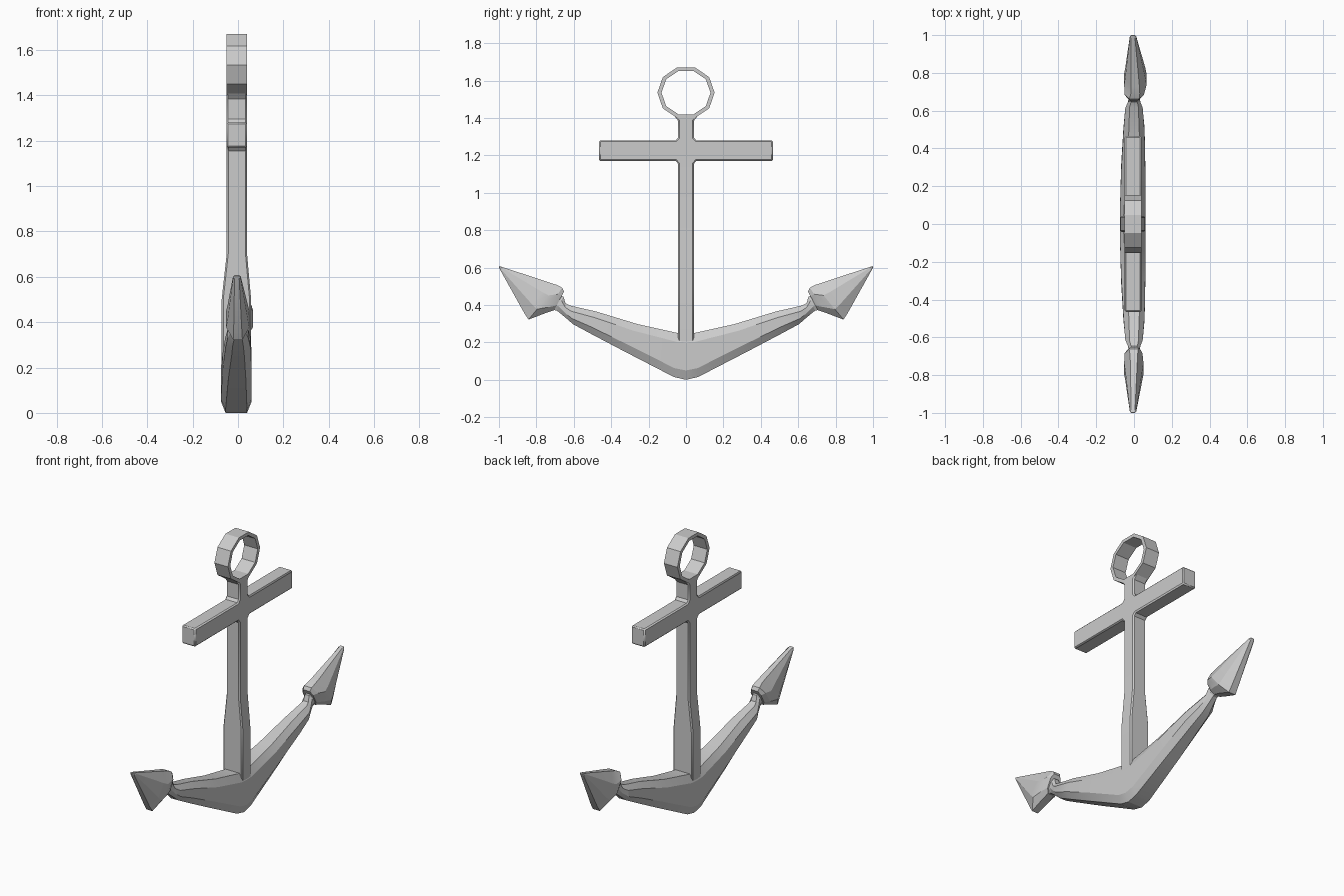
import bpy, bmesh, math

if "Cube" in bpy.data.objects:
    bpy.data.objects.remove(bpy.data.objects["Cube"])


def finish(name, bm, bevel=0.0):
    bmesh.ops.recalc_face_normals(bm, faces=bm.faces)
    mesh = bpy.data.meshes.new(name)
    bm.to_mesh(mesh)
    bm.free()
    obj = bpy.data.objects.new(name, mesh)
    bpy.context.collection.objects.link(obj)
    bpy.ops.object.select_all(action='DESELECT')
    obj.select_set(True)
    bpy.context.view_layer.objects.active = obj
    bpy.ops.object.shade_smooth_by_angle(angle=math.radians(20))
    if bevel:
        mod = obj.modifiers.new("edge_bevel", 'BEVEL')
        mod.width = bevel
        mod.segments = 1
        mod.limit_method = 'ANGLE'
        mod.angle_limit = math.radians(50)
    return obj


def section(bm, top, bottom, x0, x1, inset_x, inset_t):
    """Chamfered rectangle spanning top-bottom in yz and x0-x1 in x."""
    cx, hx = (x0 + x1) / 2, (x1 - x0) / 2
    ring = []
    for u, t in ((-inset_x, 0), (inset_x, 0), (1, inset_t), (1, 1 - inset_t),
                 (inset_x, 1), (-inset_x, 1), (-1, 1 - inset_t), (-1, inset_t)):
        y = top[0] + (bottom[0] - top[0]) * t
        z = top[1] + (bottom[1] - top[1]) * t
        ring.append(bm.verts.new((cx + hx * u, y, z)))
    return ring


def loft(name, sections):
    bm = bmesh.new()
    rings = [section(bm, *s) for s in sections]
    for a, b in zip(rings, rings[1:]):
        for i in range(8):
            j = (i + 1) % 8
            bm.faces.new((a[i], a[j], b[j], b[i]))
    bm.faces.new(rings[0])
    bm.faces.new(rings[-1])
    return finish(name, bm)


def flip(s):
    (ty, tz), (by, bz), *rest = s
    return ((-ty, tz), (-by, bz), *rest)


# Shank and crossbar: one cross profile, extruded along x
half = [(0.042, 0.12), (0.042, 1.155), (0.055, 1.17), (0.465, 1.17),
        (0.465, 1.28), (0.055, 1.28), (0.042, 1.295), (0.042, 1.385), (0.066, 1.415)]
outline = half + [(-y, z) for y, z in reversed(half)]
bm = bmesh.new()
face = bm.faces.new([bm.verts.new((-0.05, y, z)) for y, z in outline])
ext = bmesh.ops.extrude_face_region(bm, geom=[face])
for v in ext["geom"]:
    if isinstance(v, bmesh.types.BMVert):
        v.co.x = 0.04
for z in (0.7, 0.5):
    bmesh.ops.bisect_plane(bm, geom=bm.verts[:] + bm.edges[:] + bm.faces[:],
                           plane_co=(0, 0, z), plane_no=(0, 0, 1))
for v in bm.verts:  # thicker foot
    if v.co.z < 0.6:
        v.co.x = -0.072 if v.co.x < 0 else 0.058
finish("shank_and_crossbar", bm, 0.007)

# Ring at the top: faceted band
bm = bmesh.new()
n = 10
loops = []
for r, x in ((0.153, -0.05), (0.153, 0.04), (0.131, 0.04), (0.131, -0.05)):
    loops.append([bm.verts.new((x, r * math.cos(math.tau * i / n),
                                1.535 + 0.93 * r * math.sin(math.tau * i / n)))
                  for i in range(n)])
for k in range(4):
    a, b = loops[k], loops[(k + 1) % 4]
    for i in range(n):
        j = (i + 1) % n
        bm.faces.new((a[i], a[j], b[j], b[i]))
finish("ring", bm)

# Curved arms: one loft through the crown, mirrored in y
arm = [((0.045, 0.25), (0.065, 0.015), -0.075, 0.06, 0.7, 0.2),
       ((0.26, 0.347 - 0.02), (0.33, 0.152), -0.068, 0.06, 0.6, 0.25),
       ((0.48, 0.365), (0.52, 0.252), -0.056, 0.056, 0.5, 0.28),
       ((0.62, 0.397), (0.605, 0.298), -0.046, 0.046, 0.5, 0.3),
       ((0.645, 0.41), (0.645, 0.333), -0.032, 0.034, 0.5, 0.3),
       ((0.655, 0.445), (0.69, 0.37), -0.025, 0.028, 0.5, 0.3),
       ((0.69, 0.46), (0.74, 0.38), -0.02, 0.025, 0.5, 0.3)]
arm[1] = ((0.26, 0.298), (0.33, 0.152), -0.068, 0.06, 0.6, 0.25)
crown = [((0, 0.25), (0, 0.0), -0.075, 0.06, 0.7, 0.2)]
loft("arms", [flip(s) for s in reversed(arm)] + crown + arm)

# Flukes: pointed heads, the +y one a little fuller on +x
for side, bulge in (("right", 0.016), ("left", 0.0)):
    fluke = [((0.652, 0.472), (0.705, 0.372), -0.035, 0.035, 0.6, 0.25),
             ((0.662, 0.492), (0.755, 0.355), -0.05, 0.045 + bulge / 2, 0.5, 0.25),
             ((0.69, 0.507), (0.842, 0.322), -0.052, 0.05 + bulge, 0.4, 0.3),
             ((0.73, 0.52), (0.862, 0.352), -0.047, 0.045 + bulge, 0.4, 0.3),
             ((0.985, 0.604), (0.996, 0.592), -0.022, 0.012, 0.6, 0.25),
             ((0.997, 0.608), (1.0, 0.603), -0.016, 0.006, 0.6, 0.25)]
    if side == "left":
        fluke = [flip(s) for s in fluke]
    loft(side + "_fluke", fluke)
